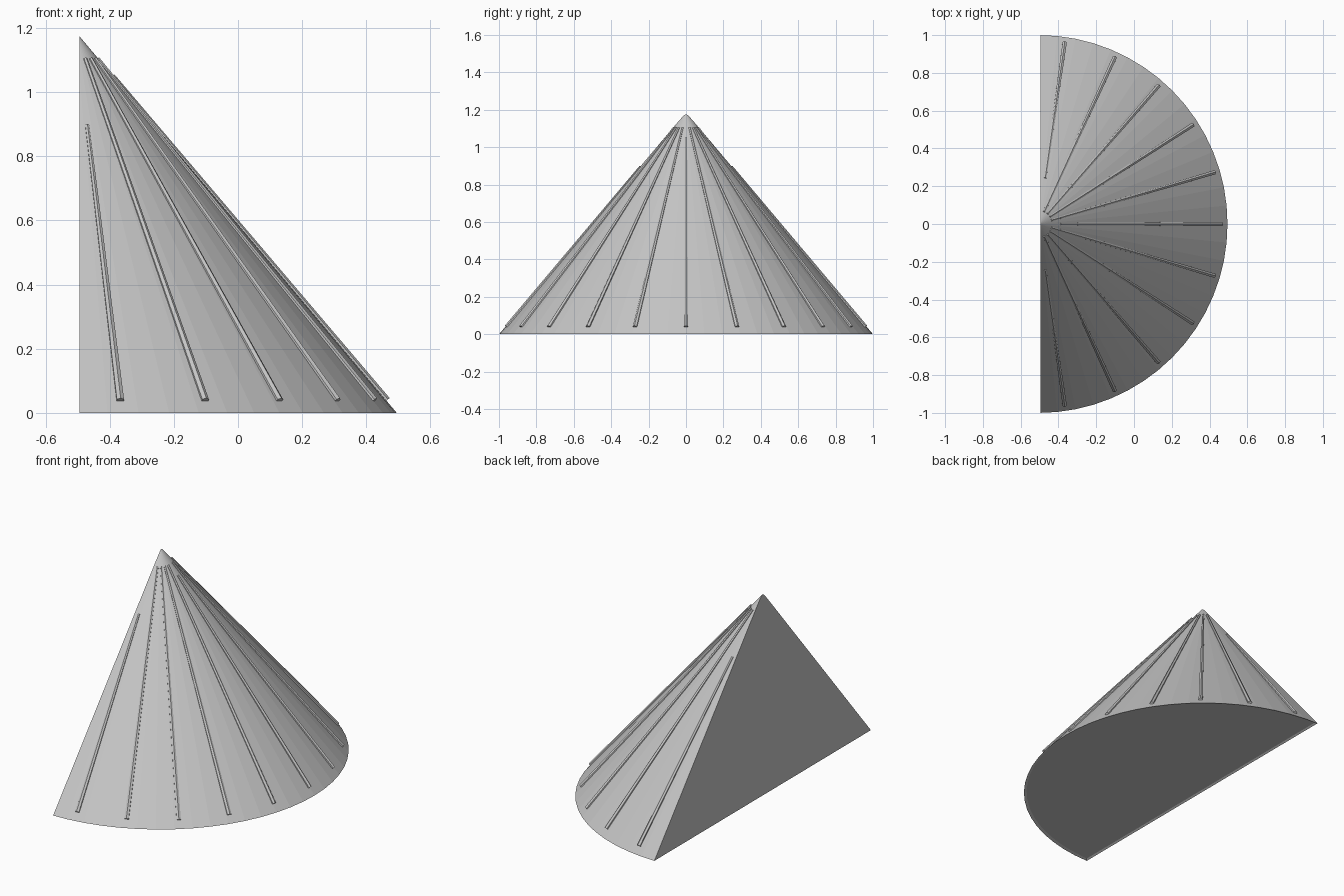
import bpy, bmesh, math
from mathutils import Vector, Matrix

if "Cube" in bpy.data.objects:
    bpy.data.objects.remove(bpy.data.objects["Cube"], do_unlink=True)

HEIGHT = 1.187      # full cone height
AXIS_X = -0.505     # cone axis
CUT_X = -0.495      # flat back wall
RIBS = 11

grey = bpy.data.materials.new("light grey")
grey.use_nodes = True
COLOUR = (0.56, 0.56, 0.56, 1)
grey.diffuse_color = COLOUR
grey.node_tree.nodes["Principled BSDF"].inputs["Base Color"].default_value = COLOUR


def add_object(name, bm):
    bmesh.ops.recalc_face_normals(bm, faces=bm.faces)
    mesh = bpy.data.meshes.new(name)
    bm.to_mesh(mesh)
    bm.free()
    mesh.materials.append(grey)
    obj = bpy.data.objects.new(name, mesh)
    bpy.context.collection.objects.link(obj)
    return obj


def cone_point(angle, radius):
    return Vector((AXIS_X + radius * math.cos(angle), radius * math.sin(angle),
                   HEIGHT * (1 - radius)))


# Half cone body: full cone sliced by the flat wall
bm = bmesh.new()
bmesh.ops.create_cone(bm, cap_ends=True, segments=64, radius1=1, radius2=0,
                      depth=HEIGHT,
                      matrix=Matrix.Translation((AXIS_X, 0, HEIGHT / 2)))
bmesh.ops.remove_doubles(bm, verts=bm.verts, dist=1e-5)
cut = bmesh.ops.bisect_plane(bm, geom=bm.verts[:] + bm.edges[:] + bm.faces[:],
                             plane_co=(CUT_X, 0, 0), plane_no=(1, 0, 0),
                             clear_inner=True)
edges = [e for e in cut["geom_cut"] if isinstance(e, bmesh.types.BMEdge)]
bmesh.ops.contextual_create(bm, geom=edges)
bmesh.ops.recalc_face_normals(bm, faces=bm.faces)

# Shallow recess in the underside leaves a thin rim
base = [f for f in bm.faces if f.normal.z < -0.9]
bmesh.ops.inset_region(bm, faces=base, thickness=0.015, depth=-0.006)
add_object("half_cone_body", bm)

# Slim tapered ribs running up the curved side
for i in range(RIBS):
    angle = math.pi * ((i + 0.5) / RIBS - 0.5)
    top = 0.07
    if i in (0, RIBS - 1):
        top = 0.245
    elif i == RIBS // 2:
        top = 0.115
    low, high = cone_point(angle, 0.968), cone_point(angle, top)
    run = high - low
    bm = bmesh.new()
    bmesh.ops.create_cone(bm, cap_ends=True, segments=6, radius1=0.013,
                          radius2=0.007, depth=run.length)
    turn = run.to_track_quat("Z", "Y").to_matrix().to_4x4()
    bm.transform(Matrix.Translation((low + high) / 2) @ turn)
    add_object(f"rib_{i + 1}", bm)
